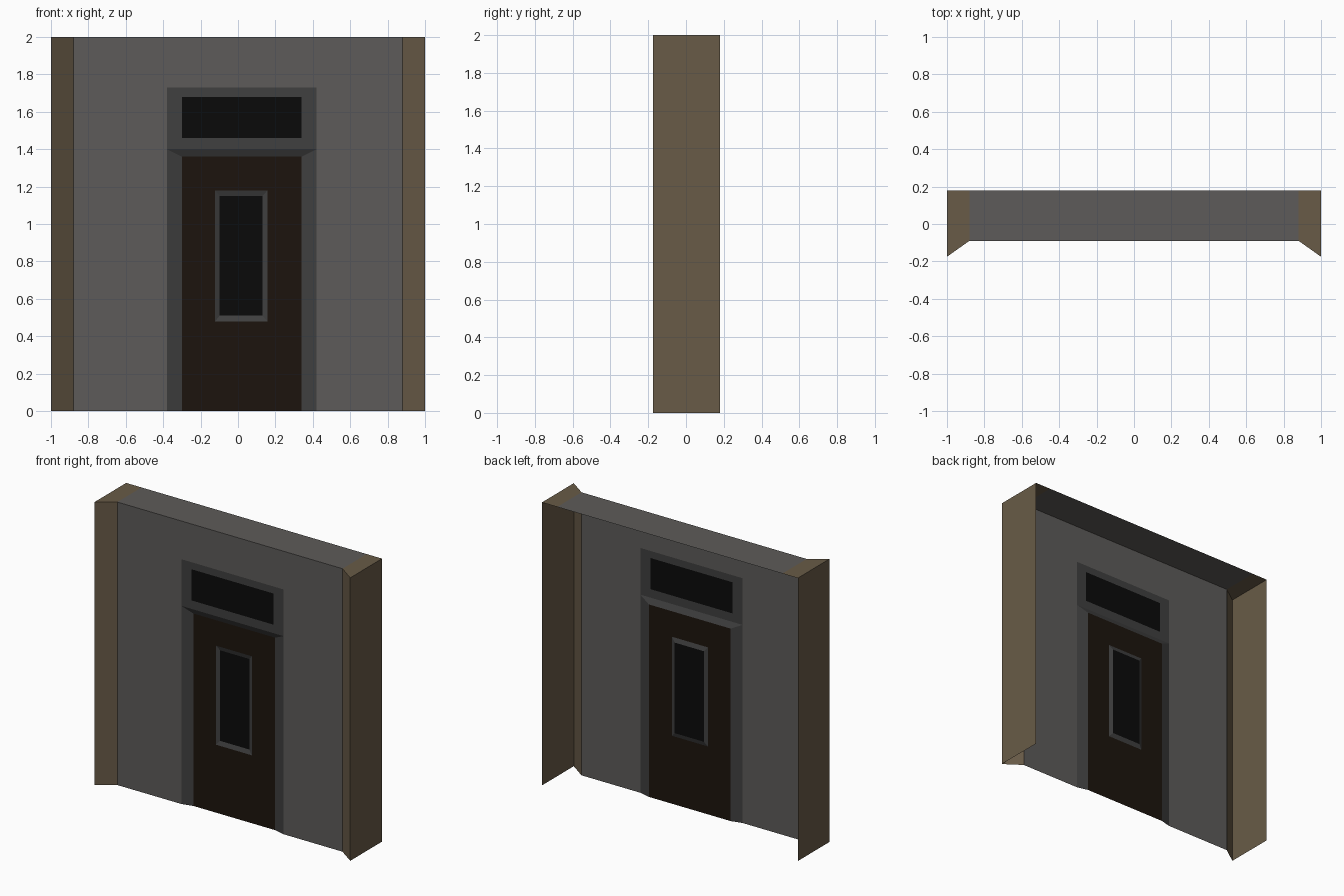
import bpy, bmesh

if "Cube" in bpy.data.objects:
    bpy.data.objects.remove(bpy.data.objects["Cube"])

WALL_Y, DOOR_Y, PANE_Y, BACK_Y = -0.09, -0.07, -0.06, 0.18
CX = 0.02  # doorway centre


def material(name, r, g, b):
    m = bpy.data.materials.new(name)
    m.diffuse_color = (r, g, b, 1)
    m.use_nodes = True
    m.node_tree.nodes["Principled BSDF"].inputs["Base Color"].default_value = m.diffuse_color
    return m


stone = material("wall_grey", 0.11, 0.105, 0.10)
brown = material("post_brown", 0.14, 0.105, 0.063)
trim = material("trim_grey", 0.05, 0.05, 0.05)
wood = material("door_wood", 0.012, 0.007, 0.004)
glass = material("dark_glass", 0.003, 0.003, 0.003)


def sheet(name, faces, mat, x=0, mirror=False):
    """Open shell made of flat polygons, optionally mirrored about its origin."""
    bm = bmesh.new()
    for f in faces:
        bm.faces.new([bm.verts.new(p) for p in f])
    bmesh.ops.remove_doubles(bm, verts=bm.verts, dist=1e-4)
    me = bpy.data.meshes.new(name)
    bm.to_mesh(me)
    bm.free()
    me.materials.append(mat)
    ob = bpy.data.objects.new(name, me)
    ob.location.x = x
    bpy.context.collection.objects.link(ob)
    if mirror:
        ob.modifiers.new("mirror", "MIRROR").use_axis[0] = True
    return ob


def rect(x0, x1, z0, z1, y):
    return [(x0, y, z0), (x1, y, z0), (x1, y, z1), (x0, y, z1)]


def ring(outer, inner):
    """Four quads joining two rectangles."""
    return [[outer[i], outer[(i + 1) % 4], inner[(i + 1) % 4], inner[i]]
            for i in range(4)]


# Wall front around the doorway, and the top running to the open back
L, R = CX - 0.40, CX + 0.40
sheet("wall", [
    rect(-0.88, L, 0, 2, WALL_Y),
    rect(R, 0.88, 0, 2, WALL_Y),
    rect(L, R, 1.73, 2, WALL_Y),
    [(-0.88, WALL_Y, 2), (0.88, WALL_Y, 2), (0.88, BACK_Y, 2), (-0.88, BACK_Y, 2)],
], stone)

# Corner posts: slanted front, outer side and cap
plan = [(0.88, WALL_Y), (1, -0.175), (1, BACK_Y), (0.88, BACK_Y)]
posts = [[(*a, 0), (*b, 0), (*b, 2), (*a, 2)] for a, b in zip(plan[:2], plan[1:3])]
posts.append([(*p, 2) for p in plan])
sheet("corner_posts", posts, brown, mirror=True)

# Flat surround of the window above the door
sheet("transom_surround",
      ring(rect(-0.40, 0.40, 1.40, 1.73, WALL_Y), rect(-0.32, 0.32, 1.46, 1.68, WALL_Y)),
      trim, CX)
sheet("transom_glass", [rect(-0.32, 0.32, 1.46, 1.68, WALL_Y)], glass, CX)

# Splayed jambs and lintel underside
top = (0.32, DOOR_Y, 1.36)
sheet("door_jambs", [
    [(0.32, DOOR_Y, 0), (0.40, WALL_Y, 0), (0.40, WALL_Y, 1.40), top],
    [top, (0.40, WALL_Y, 1.40), (0.36, WALL_Y, 1.40)],
], trim, CX, mirror=True)
sheet("lintel_underside", [
    [(-0.32, DOOR_Y, 1.36), top, (0.36, WALL_Y, 1.40), (-0.36, WALL_Y, 1.40)],
], trim, CX)

# Door leaf with a recessed window
door_in = rect(-0.142, 0.138, 0.48, 1.18, DOOR_Y)
pane = rect(-0.118, 0.11, 0.51, 1.15, PANE_Y)
sheet("door", ring(rect(-0.32, 0.32, 0, 1.36, DOOR_Y), door_in), wood, CX)
sheet("door_window_frame", ring(door_in, pane), trim, CX)
sheet("door_window_glass", [pane], glass, CX)
